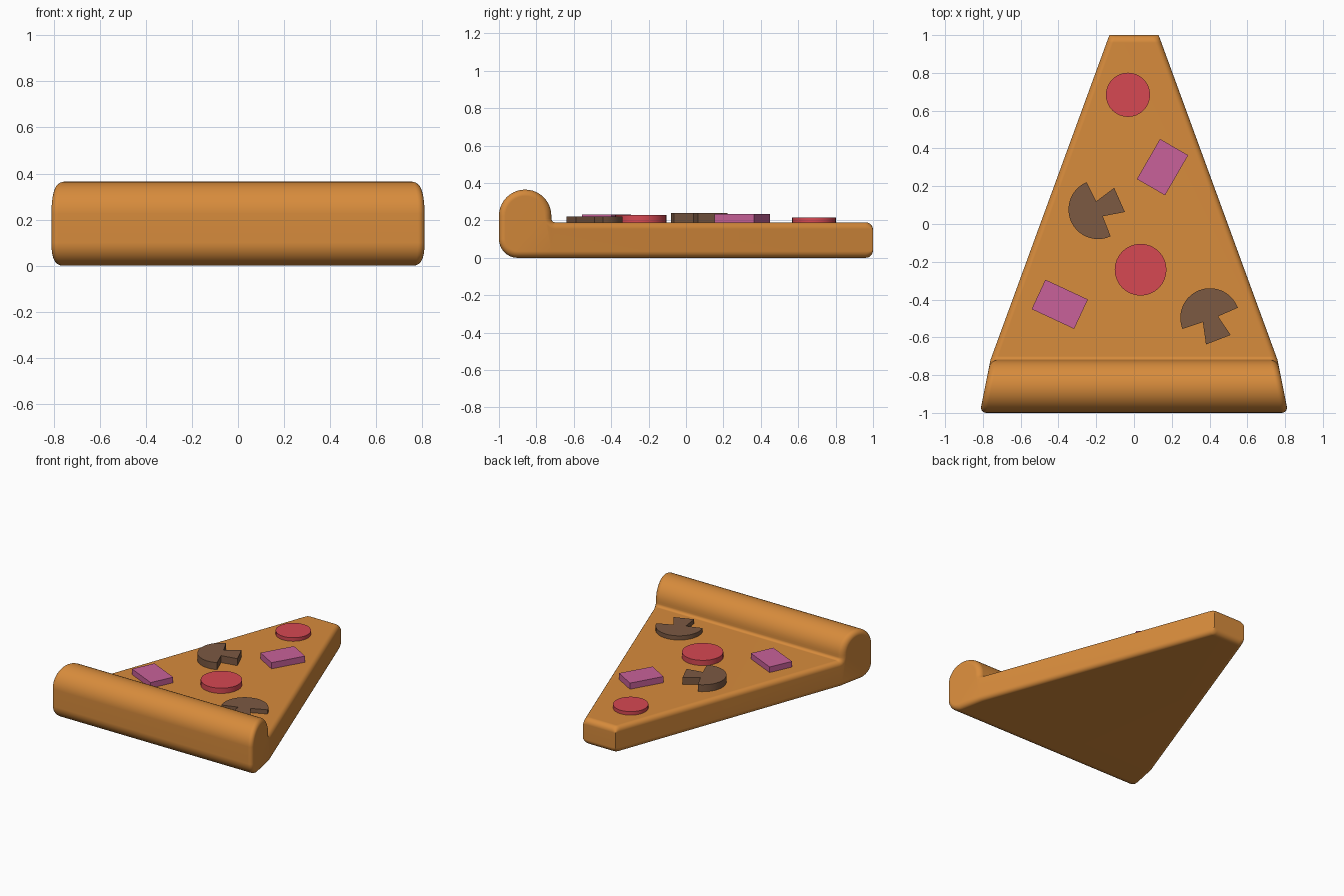
import bpy, bmesh
from math import sin, cos, radians, hypot
from mathutils import Matrix

if "Cube" in bpy.data.objects:
    bpy.data.objects.remove(bpy.data.objects["Cube"])


def material(name, rgb):
    m = bpy.data.materials.new(name)
    m.diffuse_color = (*rgb, 1)
    m.use_nodes = True
    m.node_tree.nodes["Principled BSDF"].inputs["Base Color"].default_value = m.diffuse_color
    return m


DOUGH = material("baked_dough", (0.68, 0.26, 0.045))
RED = material("red_sausage", (0.67, 0.065, 0.085))
PINK = material("pink_ham", (0.58, 0.12, 0.32))
BROWN = material("brown_mushroom", (0.20, 0.10, 0.055))


def finish(bm, name, mat):
    bmesh.ops.recalc_face_normals(bm, faces=bm.faces)
    me = bpy.data.meshes.new(name)
    bm.to_mesh(me)
    bm.free()
    ob = bpy.data.objects.new(name, me)
    bpy.context.collection.objects.link(ob)
    me.materials.append(mat)
    bpy.ops.object.select_all(action='DESELECT')
    ob.select_set(True)
    bpy.context.view_layer.objects.active = ob
    bpy.ops.object.shade_smooth_by_angle(angle=radians(35))
    return ob


def arc(cx, cy, r, a0, a1, n):
    return [(cx + r * cos(radians(a0 + (a1 - a0) * i / n)),
             cy + r * sin(radians(a0 + (a1 - a0) * i / n))) for i in range(n + 1)]


# Slice: side profile (y, z) lofted across x with rounded side edges
def half_width(y):
    return 0.76 - (y + 0.72) * (0.366 if y > -0.72 else 0.2)


profile = arc(-0.9, 0.1, 0.1, 180, 270, 8)
under = len(profile)
profile += [(-0.72, 0.0)]
profile += arc(0.96, 0.04, 0.04, 270, 360, 5) + arc(0.96, 0.15, 0.04, 0, 90, 5)
inner = len(profile) + 2
profile += arc(-0.70, 0.21, 0.02, 270, 180, 4)
profile += arc(-0.86, 0.225, 0.14, 0, 180, 20)
count = len(profile)
R, STEPS = 0.035, 5


def ring(bm, side, k):
    t = radians(90 * k / STEPS)
    inset, out = R * (1 - cos(t)), R * (sin(t) - 1)
    verts = []
    for i, (y, z) in enumerate(profile):
        (y0, z0), (y1, z1) = profile[i - 1], profile[(i + 1) % count]
        ty, tz = y1 - y0, z1 - z0
        length = hypot(ty, tz)
        ny = 0 if y > 0.9 else -tz / length   # tip keeps crisp upright corners
        y, z = y + ny * inset, z + ty / length * inset
        verts.append(bm.verts.new((side * (half_width(y) + out), y, z)))
    return verts


bm = bmesh.new()
rings = [ring(bm, -1, k) for k in range(STEPS, -1, -1)]
rings += [ring(bm, 1, k) for k in range(STEPS + 1)]
for a, b in zip(rings, rings[1:]):
    for i in range(count):
        j = (i + 1) % count
        bm.faces.new((a[i], a[j], b[j], b[i]))
for r in (rings[0], rings[-1]):
    bm.faces.new(r[under:inner + 1])
    bm.faces.new(r[inner:] + r[:under + 1])
slice_ob = finish(bm, "crust_and_base", DOUGH)
wn = slice_ob.modifiers.new("even_shading", 'WEIGHTED_NORMAL')
wn.keep_sharp = True


# Toppings: flat outlines extruded up from just inside the slice
def topping(name, outline, centre, angle, top, mat):
    bm = bmesh.new()
    f = bm.faces.new([bm.verts.new((x, y, 0.17)) for x, y in outline])
    up = bmesh.ops.extrude_face_region(bm, geom=[f])
    for v in up["geom"]:
        if isinstance(v, bmesh.types.BMVert):
            v.co.z = top
    # the starting face stays as the hidden underside
    bm.transform(Matrix.Translation((*centre, 0)) @ Matrix.Rotation(radians(angle), 4, 'Z'))
    if not any(all(v.co.z < 0.18 for v in g.verts) for g in bm.faces):
        bm.faces.new([v for v in bm.verts if v.co.z < 0.18])
    finish(bm, name, mat)


def box(w, h):
    return [(-w / 2, -h / 2), (w / 2, -h / 2), (w / 2, h / 2), (-w / 2, h / 2)]


mushroom = arc(0, 0, 0.157, -91, 91, 20) + [
    (-0.008, 0.043), (-0.124, 0.07), (-0.124, -0.07), (-0.008, -0.043)]

topping("sausage_disc_tip", arc(0, 0, 0.117, 0, 348.75, 31), (-0.032, 0.684), 0, 0.216, RED)
topping("sausage_disc_middle", arc(0, 0, 0.137, 0, 348.75, 31), (0.035, -0.242), 0, 0.228, RED)
topping("ham_piece_right", box(0.172, 0.245), (0.151, 0.301), -30, 0.235, PINK)
topping("ham_piece_left", box(0.248, 0.172), (-0.393, -0.425), -25, 0.231, PINK)
topping("mushroom_left", mushroom, (-0.19, 0.077), 204, 0.241, BROWN)
topping("mushroom_right", mushroom, (0.402, -0.497), 111, 0.221, BROWN)
